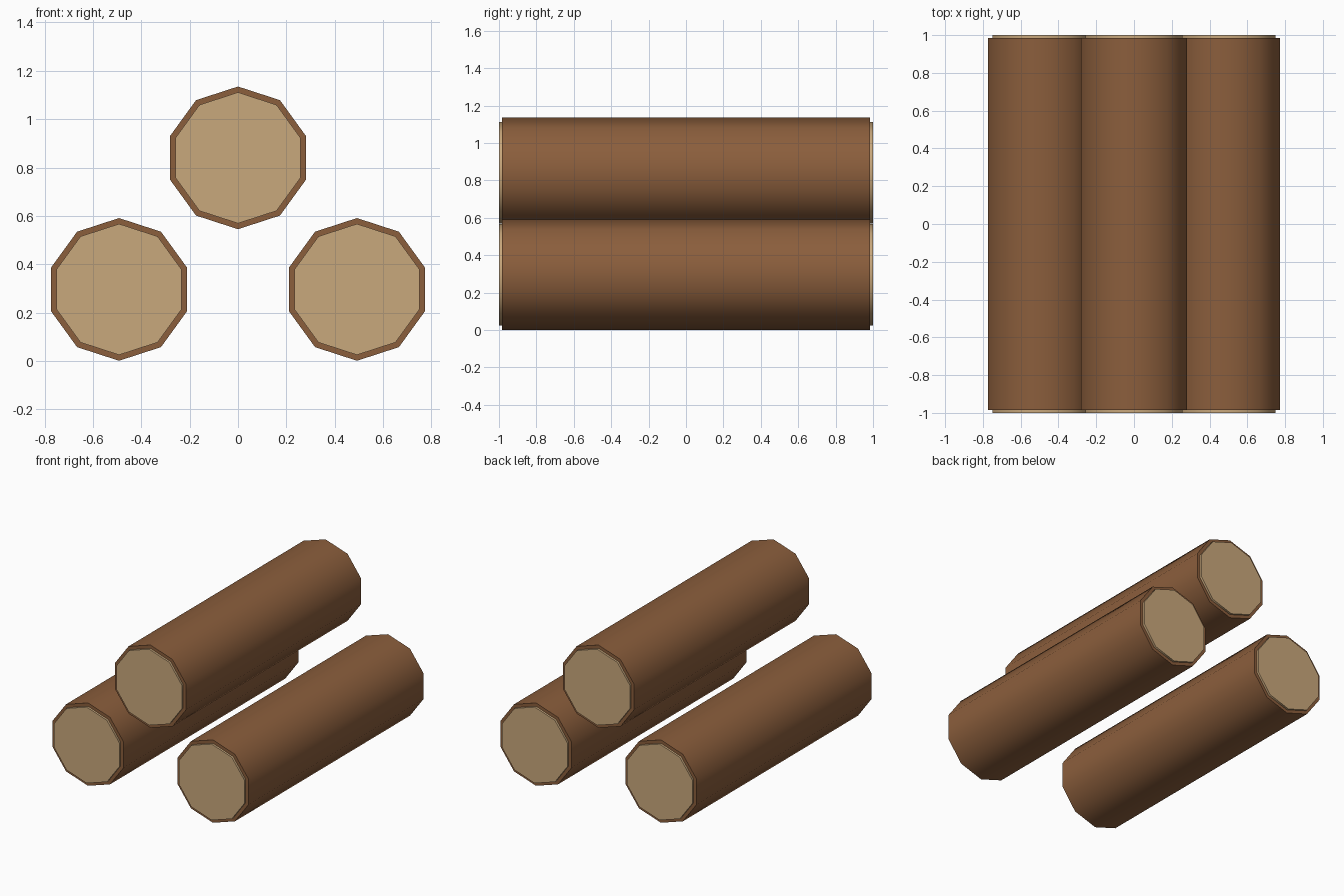
import bpy
import math

if "Cube" in bpy.data.objects:
    bpy.data.objects.remove(bpy.data.objects["Cube"])

SIDES = 10
R_BARK, R_CORE = 0.295, 0.271
BARK_HALF, HALF = 0.985, 1.0


def linear(hex_code):
    srgb = [int(hex_code[i:i + 2], 16) / 255 for i in (0, 2, 4)]
    return [c / 12.92 if c <= 0.04045 else ((c + 0.055) / 1.055) ** 2.4 for c in srgb] + [1.0]


def material(name, hex_code):
    mat = bpy.data.materials.new(name)
    mat.diffuse_color = linear(hex_code)
    mat.use_nodes = True
    mat.node_tree.nodes["Principled BSDF"].inputs["Base Color"].default_value = mat.diffuse_color
    return mat


bark_mat = material("bark", "8B5E3C")
wood_mat = material("cut_wood", "C9A87C")


def cylinder(name, radius, depth, loc, mat):
    # ten-sided cylinder lying along y, with a corner pointing up
    bpy.ops.mesh.primitive_cylinder_add(vertices=SIDES, radius=radius, depth=depth,
                                        location=loc, rotation=(math.pi / 2, 0, 0))
    ob = bpy.context.object
    ob.name = name
    ob.data.materials.append(mat)
    bpy.ops.object.transform_apply(location=False, rotation=True, scale=True)
    bpy.ops.object.shade_smooth_by_angle(angle=math.radians(45))
    return ob


# Three stacked logs: two below, one resting place above
for label, x, z in (("left", -0.492, 0.296), ("right", 0.492, 0.296), ("top", 0.0, 0.84)):
    cylinder(f"{label}_log_bark", R_BARK, 2 * BARK_HALF, (x, 0, z), bark_mat)
    # pale cut ends standing slightly proud of the bark
    for end, s in (("front", -1), ("back", 1)):
        cylinder(f"{label}_log_{end}_cut", R_CORE, 0.03, (x, s * (HALF - 0.015), z), wood_mat)
